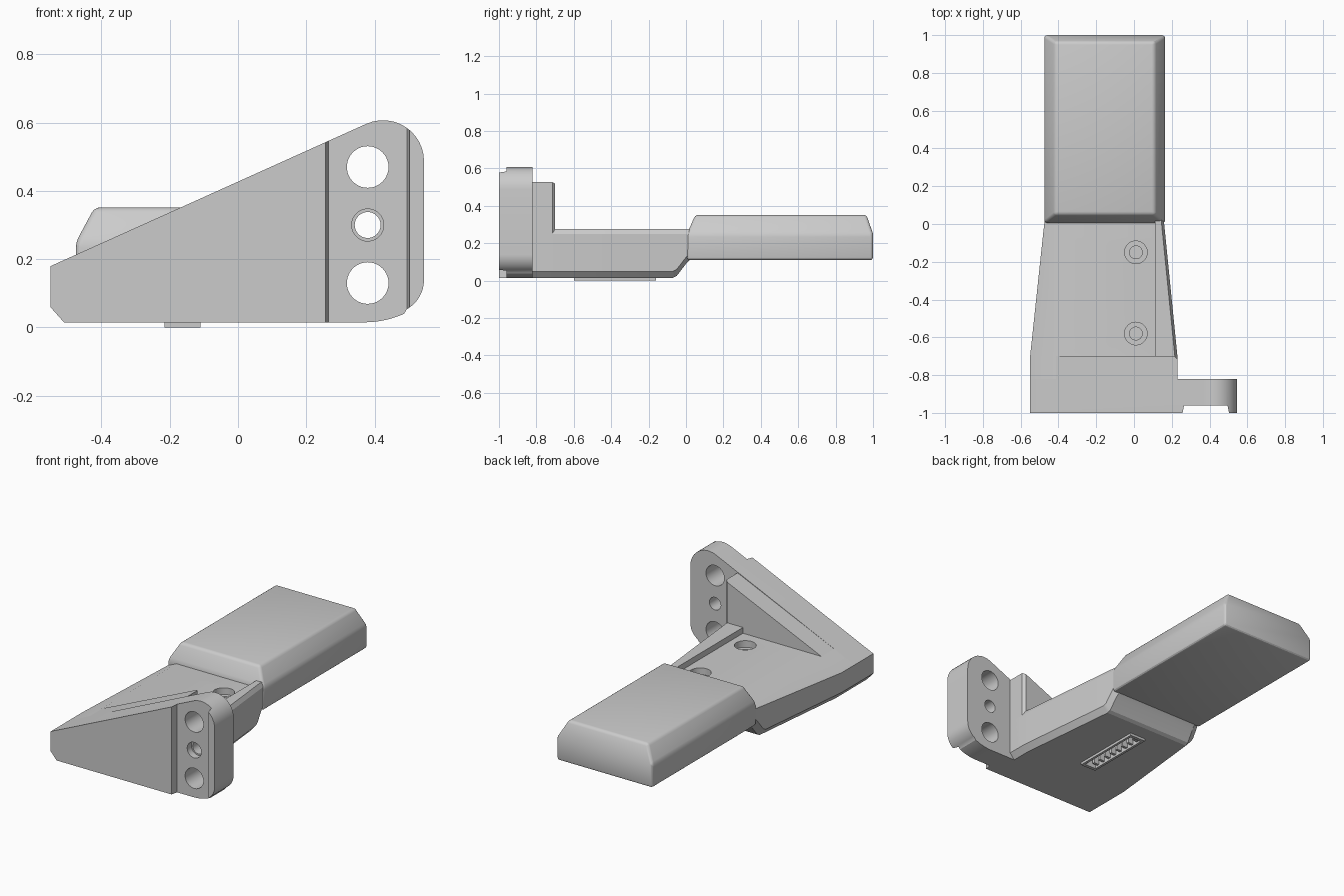
import bpy, bmesh
from math import sin, cos, radians

cube = bpy.data.objects.get("Cube")
if cube:
    bpy.data.objects.remove(cube, do_unlink=True)

GREY = (0.6, 0.6, 0.6, 1)
mat = bpy.data.materials.new("plain grey")
mat.use_nodes = True
mat.diffuse_color = GREY
mat.node_tree.nodes["Principled BSDF"].inputs["Base Color"].default_value = GREY


def loft(name, rings):
    """Solid skinned through rings of equal point count."""
    bm = bmesh.new()
    loops = [[bm.verts.new(p) for p in ring] for ring in rings]
    for a, b in zip(loops, loops[1:]):
        for i in range(len(a)):
            j = (i + 1) % len(a)
            bm.faces.new((a[i], a[j], b[j], b[i]))
    bm.faces.new(loops[0])
    bm.faces.new(loops[-1])
    bmesh.ops.recalc_face_normals(bm, faces=bm.faces)
    mesh = bpy.data.meshes.new(name)
    bm.to_mesh(mesh)
    bm.free()
    mesh.materials.append(mat)
    obj = bpy.data.objects.new(name, mesh)
    bpy.context.collection.objects.link(obj)
    return obj


def prism(name, outline, y0, y1):
    return loft(name, [[(x, y, z) for x, z in outline] for y in (y0, y1)])


def box(name, x0, x1, y0, y1, z0, z1):
    return prism(name, [(x0, z0), (x1, z0), (x1, z1), (x0, z1)], y0, y1)


def arc(cx, cz, r, a0, a1, n=12):
    angles = [radians(a0 + (a1 - a0) * i / n) for i in range(n + 1)]
    return [(cx + r * cos(a), cz + r * sin(a)) for a in angles]


def rod(x, c, r, a, b, axis):
    """Round cutter along y (c is z) or along z (c is y)."""
    pts = arc(x, c, r, 0, 360, 40)[:-1]
    if axis == "y":
        return prism("cutter", pts, a, b)
    return loft("cutter", [[(u, v, h) for u, v in pts] for h in (a, b)])


def apply(obj):
    bpy.context.view_layer.objects.active = obj
    for m in list(obj.modifiers):
        bpy.ops.object.modifier_apply(modifier=m.name)


def cut(obj, cutter):
    m = obj.modifiers.new("cut", "BOOLEAN")
    m.operation, m.solver, m.object = "DIFFERENCE", "EXACT", cutter
    apply(obj)
    bpy.data.objects.remove(cutter, do_unlink=True)


def smooth(obj):
    bpy.ops.object.select_all(action="DESELECT")
    obj.select_set(True)
    bpy.context.view_layer.objects.active = obj
    bpy.ops.object.shade_smooth_by_angle(angle=radians(25))


def slope(x):
    return 0.424 + 0.445 * x


LEFT, RIGHT, BASE = -0.55, 0.23, 0.015
corner = [(LEFT, 0.06), (LEFT + 0.04, BASE)]

# Front plate with the rounded mounting ear
outline = corner + arc(0.37, 0.3, 0.285, -90, -66) + arc(0.445, 0.14, 0.1, -60, 0)
outline += arc(0.425, 0.487, 0.12, 0, 114) + [(LEFT, slope(LEFT))]
plate = prism("front_plate", outline, -1, -0.82)

# Shallow channel and bolt holes in the ear
channel = [(0.255, -1.01), (0.505, -1.01), (0.495, -0.96), (0.265, -0.96)]
cut(plate, loft("cutter", [[(x, y, z) for x, y in channel] for z in (-0.1, 0.8)]))
for z, r in ((0.47, 0.061), (0.3, 0.038), (0.13, 0.061)):
    cut(plate, rod(0.38, z, r, -1.1, -0.7, "y"))
cut(plate, rod(0.38, 0.3, 0.047, -1.1, -0.92, "y"))
smooth(plate)

# Sloped wall behind the plate, with a chamfered rear corner
rings = []
for y, r in ((-0.82, RIGHT), (-0.715, RIGHT), (-0.7, RIGHT - 0.015)):
    pts = [(LEFT, 0.06), (LEFT, slope(LEFT)), (r, slope(r)), (r, 0.06)]
    rings.append([(x, y, z) for x, z in pts])
loft("rear_wall", rings)


# Tapered body with a sunken top panel and a raised rim
def section(y, l, r, b):
    pts = [(l, b + 0.045), (l + 0.04, b), (r - 0.03, b), (r, b + 0.035),
           (r, 0.25), (r - 0.014, 0.275), (0.11, 0.275), (0.11, 0.24),
           (-0.415, 0.24), (l, slope(l))]
    return [(x, y, z) for x, z in pts]


body = loft("body", [
    section(-0.82, LEFT, RIGHT, BASE),
    section(-0.7, LEFT, RIGHT, BASE),
    section(-0.07, -0.483, 0.167, BASE),
    section(-0.05, -0.481, 0.165, 0.025),
    section(0.0, -0.475, 0.16, 0.09),
    section(0.02, -0.473, 0.158, 0.11)])
for y in (-0.15, -0.58):
    cut(body, rod(0.01, y, 0.06, 0.2, 0.4, "z"))
    cut(body, rod(0.01, y, 0.034, 0.13, 0.4, "z"))
cut(body, box("cutter", -0.2, -0.125, -0.58, -0.18, -0.1, 0.08))
smooth(body)

# Connector frame and pins under the body
for i, (y0, y1) in enumerate(((-0.6, -0.58), (-0.18, -0.16))):
    box(f"connector_end_{i}", -0.215, -0.11, y0, y1, 0, 0.03)
for i, x in enumerate((-0.215, -0.125)):
    box(f"connector_side_{i}", x, x + 0.015, -0.58, -0.18, 0, 0.03)
for i in range(8):
    y = -0.555 + 0.05 * i
    box(f"connector_pin_{i}", -0.2, -0.165, y - 0.008, y + 0.008, 0.012, 0.08)

# Rear grip block with sloped upper sides and softened edges
rings = []
for x0, x1, y0, y1, z in ((-0.475, 0.165, 0.005, 1, 0.11),
                          (-0.475, 0.165, 0.005, 1, 0.25),
                          (-0.42, 0.11, 0.05, 0.965, 0.352)):
    rings.append([(x0, y0, z), (x1, y0, z), (x1, y1, z), (x0, y1, z)])
grip = loft("grip", rings)
bevel = grip.modifiers.new("soft edges", "BEVEL")
bevel.width, bevel.segments, bevel.limit_method = 0.016, 3, "ANGLE"
bevel.angle_limit = radians(20)
apply(grip)
smooth(grip)
